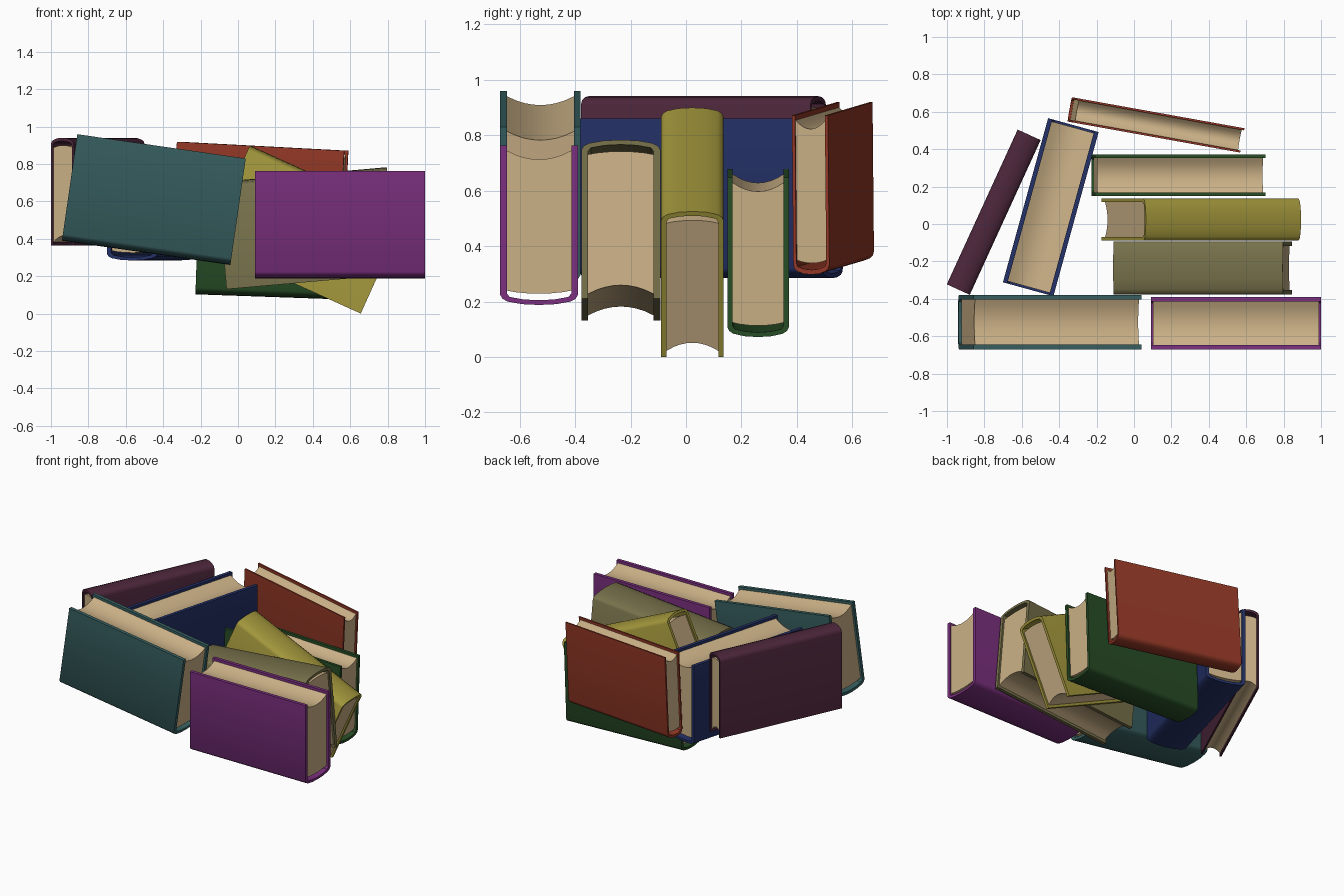
import bpy, bmesh, math
from mathutils import Matrix, Vector

if "Cube" in bpy.data.objects:
    bpy.data.objects.remove(bpy.data.objects["Cube"], do_unlink=True)

LENGTH, WIDTH, INSET = 0.91, 0.575, 0.012


def material(name, rgb):
    """Flat material from 0-255 display values."""
    lin = [((c / 255 + 0.055) / 1.055) ** 2.4 for c in rgb]
    mat = bpy.data.materials.new(name)
    mat.use_nodes = True
    mat.diffuse_color = (*lin, 1)
    bsdf = mat.node_tree.nodes["Principled BSDF"]
    bsdf.inputs["Base Color"].default_value = (*lin, 1)
    bsdf.inputs["Roughness"].default_value = 0.7
    return mat


def mirrored(half):
    """Complete a half outline that ends on the centre line."""
    return half + [(-y, z) for y, z in reversed(half) if y > 0]


def extrude_profile(name, outline, length, thick, mat, matrix):
    """Extrude a cross-section along x and place it."""
    bm = bmesh.new()
    verts = [bm.verts.new((-length / 2, y * thick, z - WIDTH / 2)) for y, z in outline]
    face = bm.faces.new(verts)
    res = bmesh.ops.extrude_face_region(bm, geom=[face])
    moved = [g for g in res["geom"] if isinstance(g, bmesh.types.BMVert)]
    bmesh.ops.translate(bm, verts=moved, vec=Vector((length, 0, 0)))
    bmesh.ops.recalc_face_normals(bm, faces=bm.faces)
    mesh = bpy.data.meshes.new(name)
    bm.to_mesh(mesh)
    bm.free()
    mesh.materials.append(mat)
    obj = bpy.data.objects.new(name, mesh)
    bpy.context.collection.objects.link(obj)
    obj.matrix_world = matrix
    bpy.ops.object.select_all(action="DESELECT")
    obj.select_set(True)
    bpy.context.view_layer.objects.active = obj
    bpy.ops.object.shade_smooth_by_angle(angle=math.radians(40))


# Cover: two boards joined by a rounded spine
outer = mirrored([(0.5, WIDTH), (0.5, 0.036), (0.47, 0.022), (0.4, 0.012), (0.22, 0.003), (0, 0)])
inner = mirrored([(0.415, WIDTH), (0.415, 0.042), (0.38, 0.029), (0.2, 0.02), (0, 0.017)])
cover_outline = outer + inner[::-1]

# Page block: rounded back, hollow fore edge
back = mirrored([(0.416, 0.052), (0.3, 0.046), (0.15, 0.042), (0, 0.041)])
hollow = [(y / 10, WIDTH - 0.05 + 0.032 * (y / 4.16) ** 2) for y in (-4.16, -3, -2, -1, 0, 1, 2, 3, 4.16)]
page_outline = back + hollow

paper = material("paper", (203, 177, 135))

# name, colour, centre, thickness, yaw, pitch, spine on top
BOOKS = [
    ("purple", (124, 48, 128), (0.545, -0.53, 0.475), 0.28, 0, 0, False),
    ("teal", (56, 96, 97), (-0.45, -0.525, 0.61), 0.29, 0, -8.2, False),
    ("khaki", (118, 112, 74), (0.367, -0.235, 0.457), 0.285, 0, 5, True),
    ("yellow", (163, 151, 60), (0.36, 0.023, 0.45), 0.225, 0, -24.3, True),
    ("green", (40, 78, 38), (0.237, 0.26, 0.375), 0.222, 0, -2, False),
    ("red", (147, 56, 38), (0.117, 0.53, 0.608), 0.132, -10.2, -3, False),
    ("blue", (36, 49, 104), (-0.445, 0.09, 0.572), 0.28, 74.6, 0, False),
    ("maroon", (76, 38, 59), (-0.75, 0.063, 0.653), 0.135, 65.4, 0, True),
]

for name, rgb, centre, thick, yaw, pitch, spine_up in BOOKS:
    place = (Matrix.Translation(centre)
             @ Matrix.Rotation(math.radians(yaw), 4, "Z")
             @ Matrix.Rotation(math.radians(-pitch), 4, "Y")
             @ Matrix.Rotation(math.pi if spine_up else 0, 4, "X"))
    cloth = material(name + " cloth", rgb)
    extrude_profile(name + "_cover", cover_outline, LENGTH, thick, cloth, place)
    extrude_profile(name + "_pages", page_outline, LENGTH - 2 * INSET, thick, paper, place)
